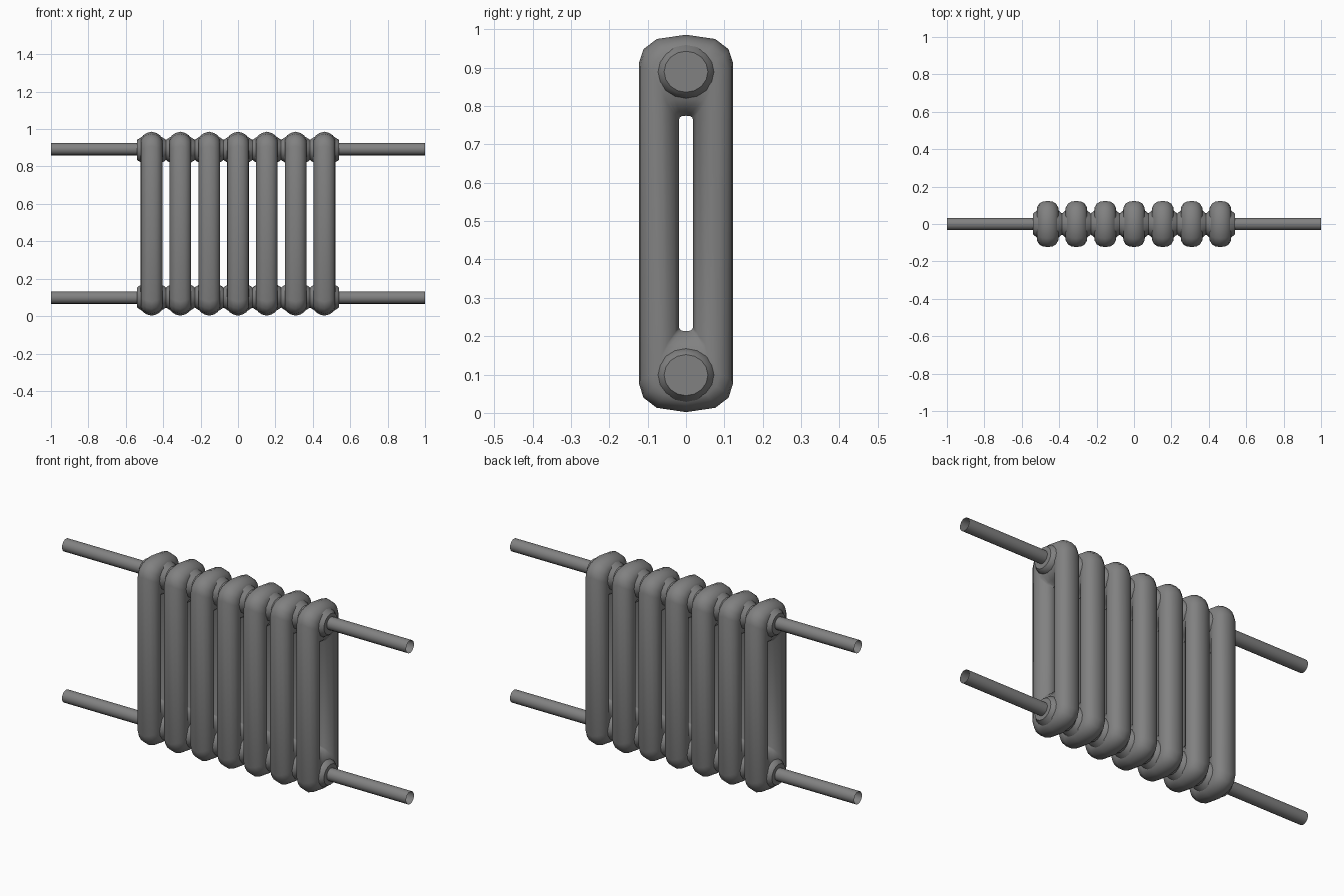
import bpy, bmesh, math

cube = bpy.data.objects.get("Cube")
if cube:
    bpy.data.objects.remove(cube, do_unlink=True)

MID_Z, PIPE_DZ, PITCH, COUNT = 0.494, 0.397, 0.154, 7

iron = bpy.data.materials.new("grey iron")
iron.use_nodes = True
GREY = (0.22, 0.22, 0.22, 1)
iron.diffuse_color = GREY
iron.node_tree.nodes["Principled BSDF"].inputs["Base Color"].default_value = GREY


def loft(name, rings, closed=False, caps=False, angle=45):
    """Skin a list of equal-length closed rings."""
    bm = bmesh.new()
    rows = [[bm.verts.new(p) for p in ring] for ring in rings]
    pairs = list(zip(rows, rows[1:]))
    if closed:
        pairs.append((rows[-1], rows[0]))
    n = len(rows[0])
    for a, b in pairs:
        for i in range(n):
            j = (i + 1) % n
            bm.faces.new((a[i], a[j], b[j], b[i]))
    if caps:
        bm.faces.new(rows[0])
        bm.faces.new(rows[-1])
    bmesh.ops.recalc_face_normals(bm, faces=bm.faces)
    mesh = bpy.data.meshes.new(name)
    bm.to_mesh(mesh)
    bm.free()
    obj = bpy.data.objects.new(name, mesh)
    bpy.context.collection.objects.link(obj)
    mesh.materials.append(iron)
    bpy.ops.object.select_all(action='DESELECT')
    obj.select_set(True)
    bpy.context.view_layer.objects.active = obj
    bpy.ops.object.shade_smooth_by_angle(angle=math.radians(angle))
    return obj


def frame_ring(x, half_y, half_h, corner):
    """Upright rounded outline at a given x."""
    quarter = [(half_y, half_h - corner), (half_y * 0.9, half_h - corner * 0.5),
               (half_y * 0.62, half_h - corner * 0.15), (0, half_h)]
    top = quarter + [(-y, z) for y, z in quarter[-2::-1]]
    outline = top + [(-y, -z) for y, z in top]
    return [(x, y, MID_Z + z) for y, z in outline]


def circle_ring(x, ry, rz, z, sides=16):
    return [(x, ry * math.cos(a), z + rz * math.sin(a))
            for a in (math.tau * i / sides for i in range(sides))]


# Hollow frame section: x, half depth, half height, corner drop
half = [(0.026, 0.120, 0.485, 0.075), (0.045, 0.109, 0.473, 0.07),
        (0.057, 0.088, 0.455, 0.06), (0.058, 0.066, 0.39, 0.04),
        (0.050, 0.050, 0.325, 0.01), (0.028, 0.029, 0.295, 0.01)]
section = ([(0, 0.123, 0.492, 0.075)] + half + [(0, 0.018, 0.281, 0.01)]
           + [(-x, y, h, c) for x, y, h, c in reversed(half)])

# Connecting boss: x, half depth, top and bottom relative to the pipe axis
boss_half = [(0.077, 0.057, 0.052, -0.055), (0.070, 0.062, 0.056, -0.062),
             (0.055, 0.075, 0.066, -0.070), (0.030, 0.080, 0.078, -0.074)]
boss = [(-x, y, t, b) for x, y, t, b in boss_half] + boss_half[::-1]

for k in range(COUNT):
    cx = (k - (COUNT - 1) / 2) * PITCH
    obj = loft(f"section_{k + 1}", [frame_ring(*s) for s in section], closed=True)
    obj.location.x = cx
    for label, sign in (("upper", 1), ("lower", -1)):
        rings = [circle_ring(x, y, (t - b) / 2, MID_Z + sign * (PIPE_DZ + (t + b) / 2))
                 for x, y, t, b in boss]
        obj = loft(f"{label}_boss_{k + 1}", rings, caps=True)
        obj.location.x = cx

# Open-ended supply pipes
for label, sign in (("upper", 1), ("lower", -1)):
    for side, s in (("left", 1), ("right", -1)):
        loft(f"{label}_pipe_{side}",
             [circle_ring(s * x, 0.033, 0.033, MID_Z + 0.002 + sign * PIPE_DZ)
              for x in (0.53, 1.0)])
